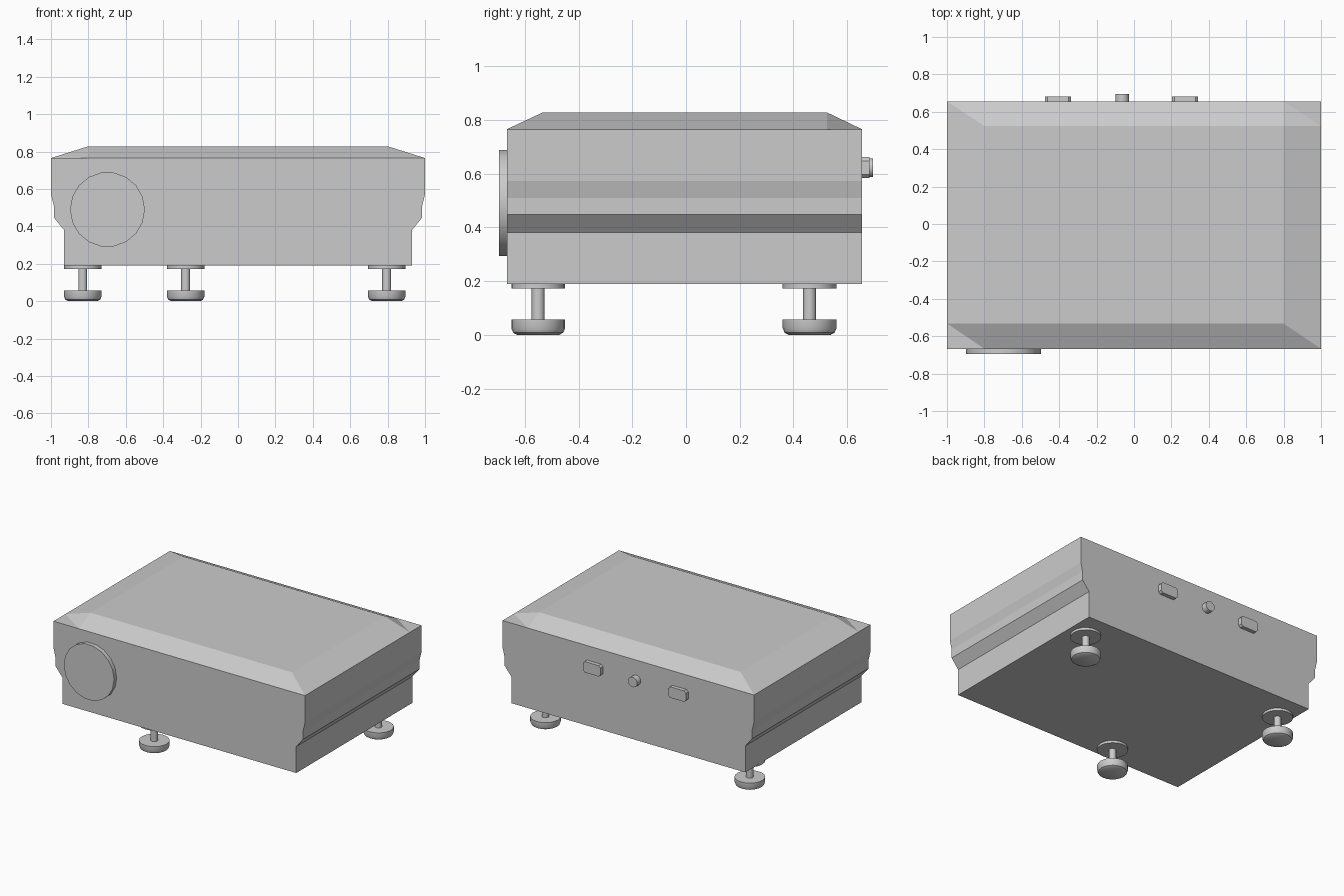
import bpy, bmesh
from math import pi, cos, sin

if "Cube" in bpy.data.objects:
    bpy.data.objects.remove(bpy.data.objects["Cube"])

Y0, Y1 = -0.667, 0.655      # front and back faces of the case


def make(name, verts, faces, smooth=False):
    me = bpy.data.meshes.new(name)
    me.from_pydata(verts, [], faces)
    bm = bmesh.new()
    bm.from_mesh(me)
    bmesh.ops.recalc_face_normals(bm, faces=bm.faces)
    bm.to_mesh(me)
    bm.free()
    ob = bpy.data.objects.new(name, me)
    bpy.context.collection.objects.link(ob)
    if smooth:
        bpy.ops.object.select_all(action='DESELECT')
        ob.select_set(True)
        bpy.context.view_layer.objects.active = ob
        bpy.ops.object.shade_smooth_by_angle(angle=pi / 6)
    return ob


def prism(name, outline, y0, y1, smooth=False):
    """Extrude an (x, z) outline along y."""
    n = len(outline)
    verts = [(x, y, z) for y in (y0, y1) for x, z in outline]
    faces = [tuple(range(n)), tuple(range(n, 2 * n))]
    faces += [(i, (i + 1) % n, n + (i + 1) % n, n + i) for i in range(n)]
    return make(name, verts, faces, smooth)


def disc(cx, cz, r, n):
    return [(cx + r * cos(2 * pi * i / n), cz + r * sin(2 * pi * i / n)) for i in range(n)]


def lathe(name, profile, cx, cy, n=20):
    """Revolve an (r, z) profile about a vertical axis, with capped ends."""
    verts = [(cx + x, cy + y, z) for r, z in profile for x, y in disc(0, 0, r, n)]
    m = len(profile)
    faces = [(k * n + i, k * n + (i + 1) % n, (k + 1) * n + (i + 1) % n, (k + 1) * n + i)
             for k in range(m - 1) for i in range(n)]
    faces += [tuple(range(n)), tuple(range((m - 1) * n, m * n))]
    return make(name, verts, faces, True)


# Case with stepped sides
right = [(0.93, 0.19), (0.93, 0.38), (0.985, 0.447), (0.985, 0.51), (1.0, 0.572), (1.0, 0.765)]
prism("case", right + [(-x, z) for x, z in reversed(right)], Y0, Y1)

# Sloped lid: two corners are hipped, the other two are cut diagonally
xs, ys = (-1, -0.8, 0.8, 1), (Y0, -0.532, 0.524, Y1)
verts = [(x, y, 0.828 if 0 < i < 3 and 0 < j < 3 else 0.765)
         for j, y in enumerate(ys) for i, x in enumerate(xs)]
faces = []
for j in range(3):
    for i in range(3):
        a = j * 4 + i
        b, c, d = a + 1, a + 5, a + 4
        if (i, j) == (0, 0) or (i, j) == (2, 2):
            faces.append((b, c, d) if i == 0 else (a, b, d))
        elif (i, j) == (2, 0) or (i, j) == (0, 2):
            faces += [(a, b, d), (b, c, d)]
        else:
            faces.append((a, b, c, d))
make("lid", verts, faces)

# Round lens plate on the front
prism("lens_plate", disc(-0.698, 0.49, 0.2, 18), -0.696, Y0 + 0.01, True)

# Back sockets with clipped corners, and the round jack between them
w, h, c = 0.07, 0.039, 0.014
corner = [(w, h - c), (w - c, h), (c - w, h), (-w, h - c)]
outline = corner + [(-x, -z) for x, z in corner]
for side, cx in (("left", -0.407), ("right", 0.272)):
    prism(side + "_socket", [(cx + x, 0.622 + z) for x, z in outline], Y1 - 0.01, 0.683)
prism("round_jack", disc(-0.063, 0.622, 0.036, 14), Y1 - 0.01, 0.696, True)

# Three screw feet
foot = [(0.078, 0), (0.093, 0.008), (0.1, 0.024), (0.1, 0.058), (0.024, 0.058),
        (0.024, 0.173), (0.1, 0.173), (0.1, 0.192)]
for name, x, y in (("front_foot", -0.28, -0.55), ("back_left_foot", -0.83, 0.46),
                   ("back_right_foot", 0.795, 0.46)):
    lathe(name, foot, x, y)
